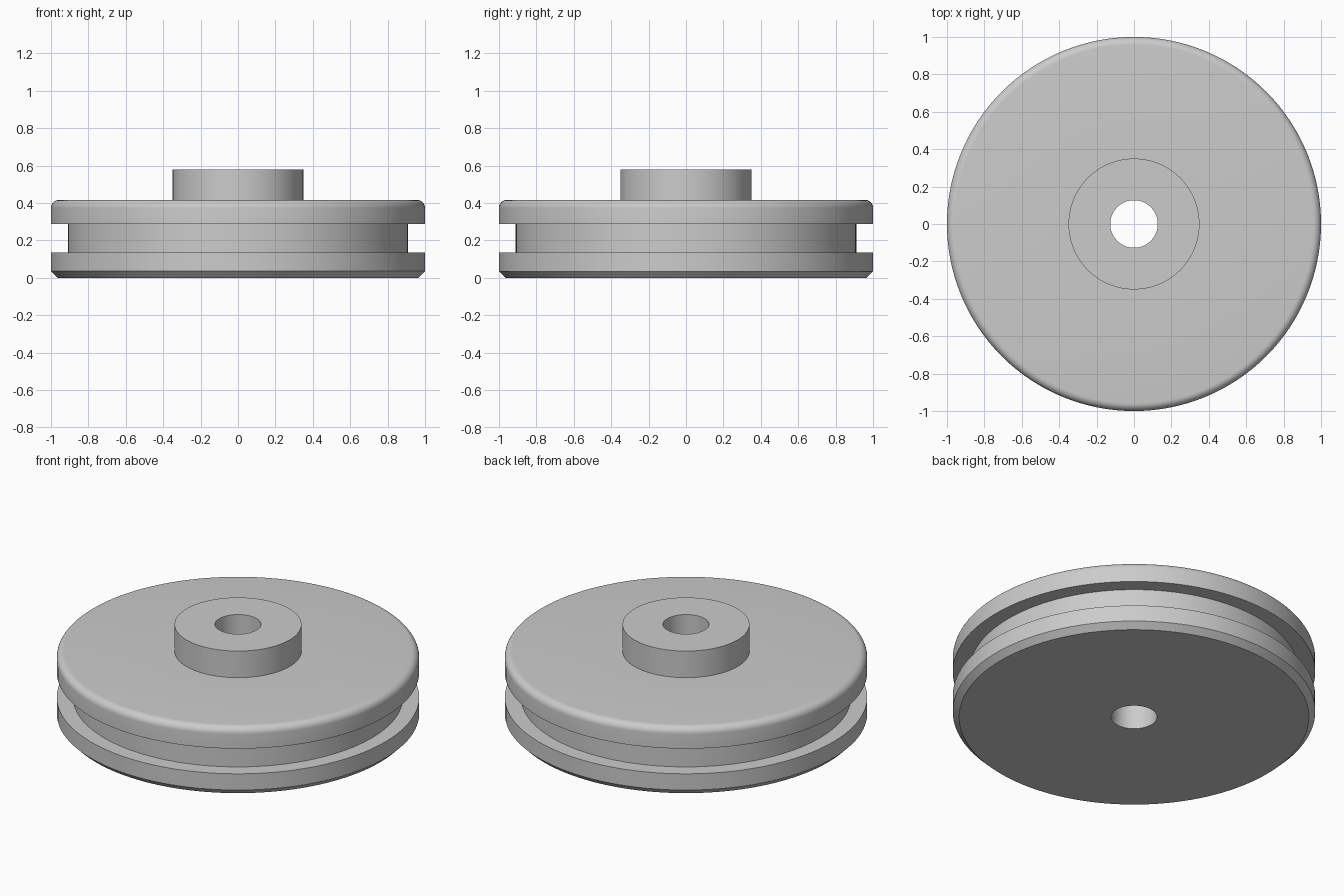
import bpy
import bmesh
from math import cos, sin, pi, radians

cube = bpy.data.objects.get("Cube")
if cube:
    bpy.data.objects.remove(cube, do_unlink=True)

# Main dimensions
RIM, GROOVE, HUB, BORE = 1.0, 0.91, 0.35, 0.127
GROOVE_LOW, GROOVE_HIGH = 0.134, 0.287
DISC_TOP, HUB_TOP = 0.416, 0.578
CHAMFER, FILLET = 0.035, 0.042
SEGMENTS, FILLET_STEPS = 128, 8

# One grey metal
metal = bpy.data.materials.new("grey metal")
metal.use_nodes = True
grey = (0.6, 0.6, 0.6, 1.0)
metal.diffuse_color = grey
metal.node_tree.nodes["Principled BSDF"].inputs["Base Color"].default_value = grey


def lathe(name, profile):
    """Revolve a closed (radius, height) profile about the z axis."""
    bm = bmesh.new()
    verts = [bm.verts.new((r, 0, z)) for r, z in profile]
    edges = [bm.edges.new((v, verts[i - 1])) for i, v in enumerate(verts)]
    bmesh.ops.spin(bm, geom=verts + edges, cent=(0, 0, 0), axis=(0, 0, 1),
                   angle=2 * pi, steps=SEGMENTS, use_merge=True)
    bmesh.ops.remove_doubles(bm, verts=bm.verts[:], dist=0.0001)
    bmesh.ops.recalc_face_normals(bm, faces=bm.faces[:])
    mesh = bpy.data.meshes.new(name)
    bm.to_mesh(mesh)
    bm.free()
    mesh.materials.append(metal)
    obj = bpy.data.objects.new(name, mesh)
    bpy.context.collection.objects.link(obj)
    bpy.ops.object.select_all(action="DESELECT")
    obj.select_set(True)
    bpy.context.view_layer.objects.active = obj
    bpy.ops.object.shade_smooth_by_angle(angle=radians(30))
    return obj


# Chamfered lower flange and the belt groove
profile = [
    (BORE, 0), (RIM - CHAMFER, 0), (RIM, CHAMFER),
    (RIM, GROOVE_LOW), (GROOVE, GROOVE_LOW),
    (GROOVE, GROOVE_HIGH), (RIM, GROOVE_HIGH),
]
# Rounded edge of the upper flange
for i in range(FILLET_STEPS + 1):
    a = pi / 2 * i / FILLET_STEPS
    profile.append((RIM - FILLET + FILLET * cos(a),
                    DISC_TOP - FILLET + FILLET * sin(a)))
# Raised hub, closing down through the bore
profile += [(HUB, DISC_TOP), (HUB, HUB_TOP), (BORE, HUB_TOP)]

lathe("pulley_wheel", profile)
